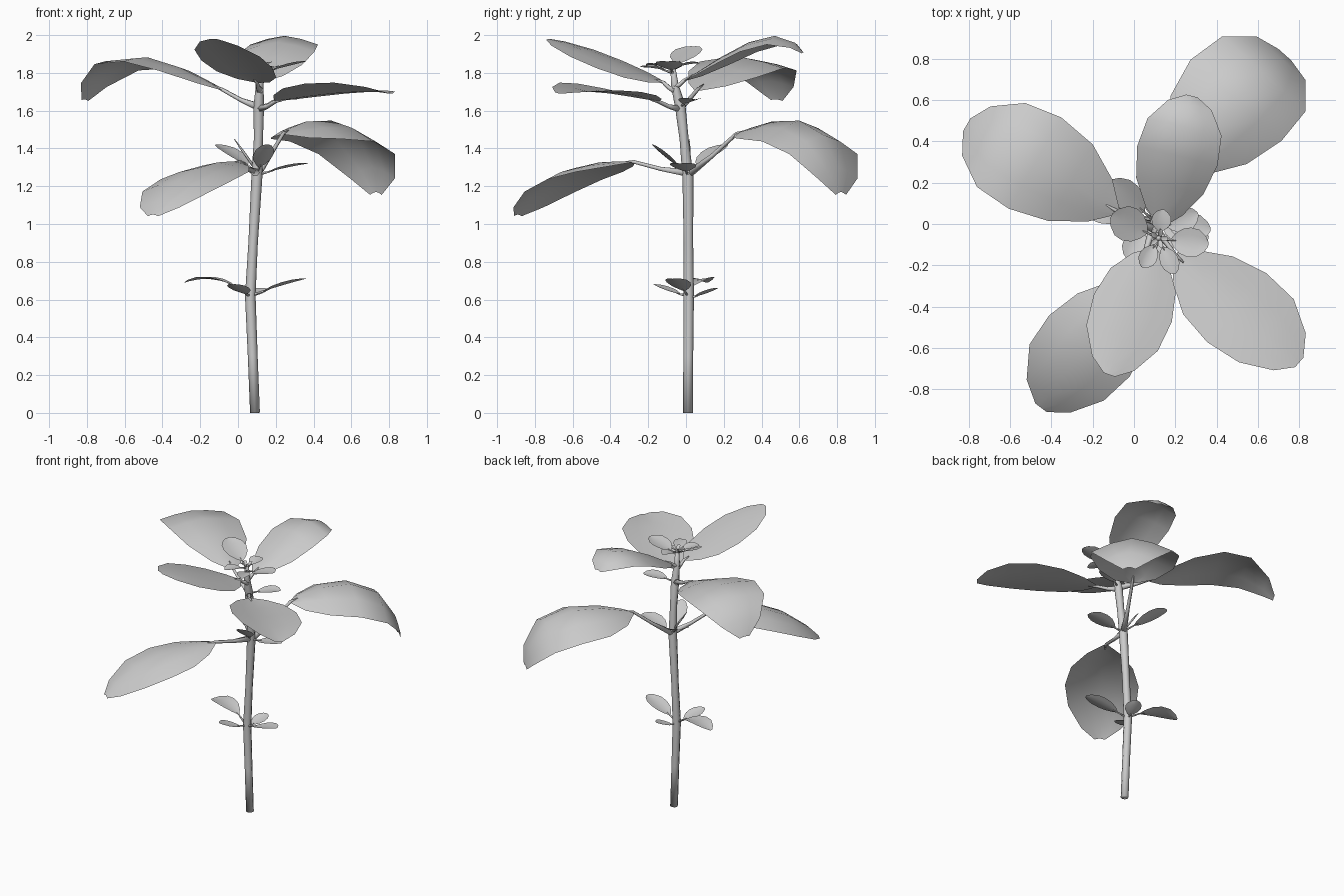
import bpy, bmesh, math
from mathutils import Vector as V

if "Cube" in bpy.data.objects:
    bpy.data.objects.remove(bpy.data.objects["Cube"])

UP = V((0, 0, 1))


def finish(name, bm):
    for f in bm.faces:
        f.smooth = True
    me = bpy.data.meshes.new(name)
    bm.to_mesh(me)
    bm.free()
    ob = bpy.data.objects.new(name, me)
    bpy.context.collection.objects.link(ob)
    return ob


def tube(name, pts, radii, sides=8):
    """Low-sided tube through points with capped ends."""
    pts = [V(p) for p in pts]
    bm = bmesh.new()
    rings = []
    for i, (p, r) in enumerate(zip(pts, radii)):
        d = (pts[min(i + 1, len(pts) - 1)] - pts[max(i - 1, 0)]).normalized()
        ref = V((1, 0, 0)) if abs(d.z) > 0.8 else UP
        a = d.cross(ref).normalized()
        b = d.cross(a)
        rings.append([bm.verts.new(p + r * (math.cos(t) * a + math.sin(t) * b))
                      for t in (2 * math.pi * k / sides for k in range(sides))])
    for q, s in zip(rings, rings[1:]):
        for k in range(sides):
            n = (k + 1) % sides
            bm.faces.new((q[k], q[n], s[n], s[k]))
    bm.faces.new(rings[0])
    bm.faces.new(rings[-1][::-1])
    bmesh.ops.recalc_face_normals(bm, faces=bm.faces)
    return finish(name, bm)


def cubic(p, t):
    """Curve passing through four points at t = 0, 1/3, 2/3, 1."""
    out = V((0, 0, 0))
    for i in range(4):
        w = 1.0
        for j in range(4):
            if j != i:
                w *= (3 * t - j) / (i - j)
        out += p[i] * w
    return out


ROWS = [(0, .07), (.1, .46), (.27, .84), (.48, 1), (.7, .92), (.9, .54), (1, .14)]


def blade(name, mid, half, fold=0.0, roll=0.0):
    """Leaf blade: midrib, half width, edge lift, sideways tilt."""
    mid = [V(p) for p in mid]
    d = mid[3] - mid[0]
    side = V((d.x, d.y, 0)).normalized().cross(UP)
    bm = bmesh.new()
    rows = []
    for t, w in ROWS:
        c = cubic(mid, t)
        rows.append([bm.verts.new(c + side * s * w * half
                                  + UP * w * (fold * abs(s) ** 1.5 + roll * s))
                     for s in (-1, -.5, 0, .5, 1)])
    for a, b in zip(rows, rows[1:]):
        for k in range(4):
            bm.faces.new((a[k], a[k + 1], b[k + 1], b[k]))
    return finish(name, bm)


# main stem
tube("stem", [(.09, .01, 0), (.078, .012, .3), (.065, .014, .62), (.08, .013, .9),
              (.1, .01, 1.25), (.108, -.01, 1.45), (.11, -.03, 1.62),
              (.115, -.06, 1.74), (.12, -.07, 1.84)],
     [.026, .026, .028, .025, .029, .024, .028, .02, .012])

# large leaves: stem joint, midrib, half width, edge lift, tilt
BIG = {
    "back_right_leaf": ((.1, .01, 1.26), [(.24, .27, 1.48), (.4, .5, 1.55),
                        (.61, .71, 1.49), (.73, .82, 1.17)], .295, -.11, 0),
    "back_leaf": ((.115, -.06, 1.73), [(.13, -.01, 1.76), (.185, .23, 1.91),
                  (.24, .45, 1.995), (.28, .62, 1.91)], .2, -.05, 0),
    "left_leaf": ((.11, -.03, 1.62), [(-.08, .06, 1.71), (-.36, .23, 1.85),
                  (-.62, .37, 1.875), (-.81, .48, 1.66)], .255, -.04, -.018),
    "front_leaf": ((.115, -.06, 1.71), [(.1, -.12, 1.75), (.03, -.31, 1.825),
                   (-.05, -.53, 1.915), (-.12, -.73, 1.98)], .2, -.02, .02),
    "front_right_leaf": ((.11, -.03, 1.61), [(.2, -.15, 1.65), (.4, -.33, 1.68),
                         (.62, -.5, 1.7), (.8, -.67, 1.69)], .22, .03, .022),
    "front_left_leaf": ((.1, .01, 1.27), [(.01, -.28, 1.33), (-.14, -.5, 1.32),
                        (-.31, -.7, 1.24), (-.45, -.89, 1.05)], .245, -.06, 0),
}
for name, (joint, mid, half, fold, roll) in BIG.items():
    blade(name, mid, half, fold, roll)
    j, b = V(joint), V(mid[0])
    inner = b.lerp(V(mid[1]), .2)
    tube(name + "_stalk", [j, j.lerp(b, .5) + V((0, 0, -.008)), b, inner],
         [.022, .012, .01, .004], 6)

# small leaves: stem joint, tip, half width, arch
SMALL = {
    "low_left": ((.065, .01, .62), (-.28, .11, .69), .07, .06),
    "low_right": ((.065, .01, .62), (.36, -.07, .71), .065, .005),
    "low_front": ((.065, .01, .62), (-.03, -.17, .68), .06, -.01),
    "low_back": ((.065, .01, .61), (.12, .17, .66), .055, -.01),
    "mid_left": ((.1, .01, 1.27), (-.11, .21, 1.42), .07, .01),
    "mid_front": ((.1, .01, 1.27), (.155, -.18, 1.42), .055, -.01),
    "mid_right": ((.1, .01, 1.26), (.37, -.03, 1.32), .07, .005),
    "upper_right": ((.11, -.03, 1.62), (.31, .05, 1.66), .06, .01),
    "top_left": ((.12, -.07, 1.82), (-.11, .04, 1.94), .085, .0),
    "top_right": ((.12, -.07, 1.8), (.36, -.1, 1.86), .072, .0),
    "top_back": ((.12, -.07, 1.82), (.14, .07, 1.85), .048, .01),
    "top_front": ((.12, -.07, 1.82), (.04, -.21, 1.84), .045, .01),
    "top_front_right": ((.12, -.07, 1.8), (.2, -.24, 1.83), .045, .01),
}
for name, (joint, tip, half, arch) in SMALL.items():
    j, t = V(joint), V(tip)
    path = [j.lerp(t, u) + UP * arch * 4 * u * (1 - u) * .8 for u in (.24, .5, .76, 1)]
    blade(name + "_small_leaf", path, half, .012)
    tube(name + "_small_stalk", [j, path[0], path[0].lerp(path[1], .4)], [.009, .005, .002], 5)

# thin side shoot at the middle joint
tube("side_shoot", [(.1, .01, 1.28), (.03, .016, 1.38), (-.02, .02, 1.45)],
     [.008, .007, .002], 5)

# bud leaves around the stem tip
for k in range(5):
    a = k * math.tau / 5
    d = V((math.cos(a), math.sin(a), 0))
    c = V((.12, -.07, 1.83))
    blade(f"bud_leaf_{k}", [c + d * r + UP * z for r, z in
          ((.005, 0), (.02, .012), (.035, .022), (.045, .026))], .012, .004)
